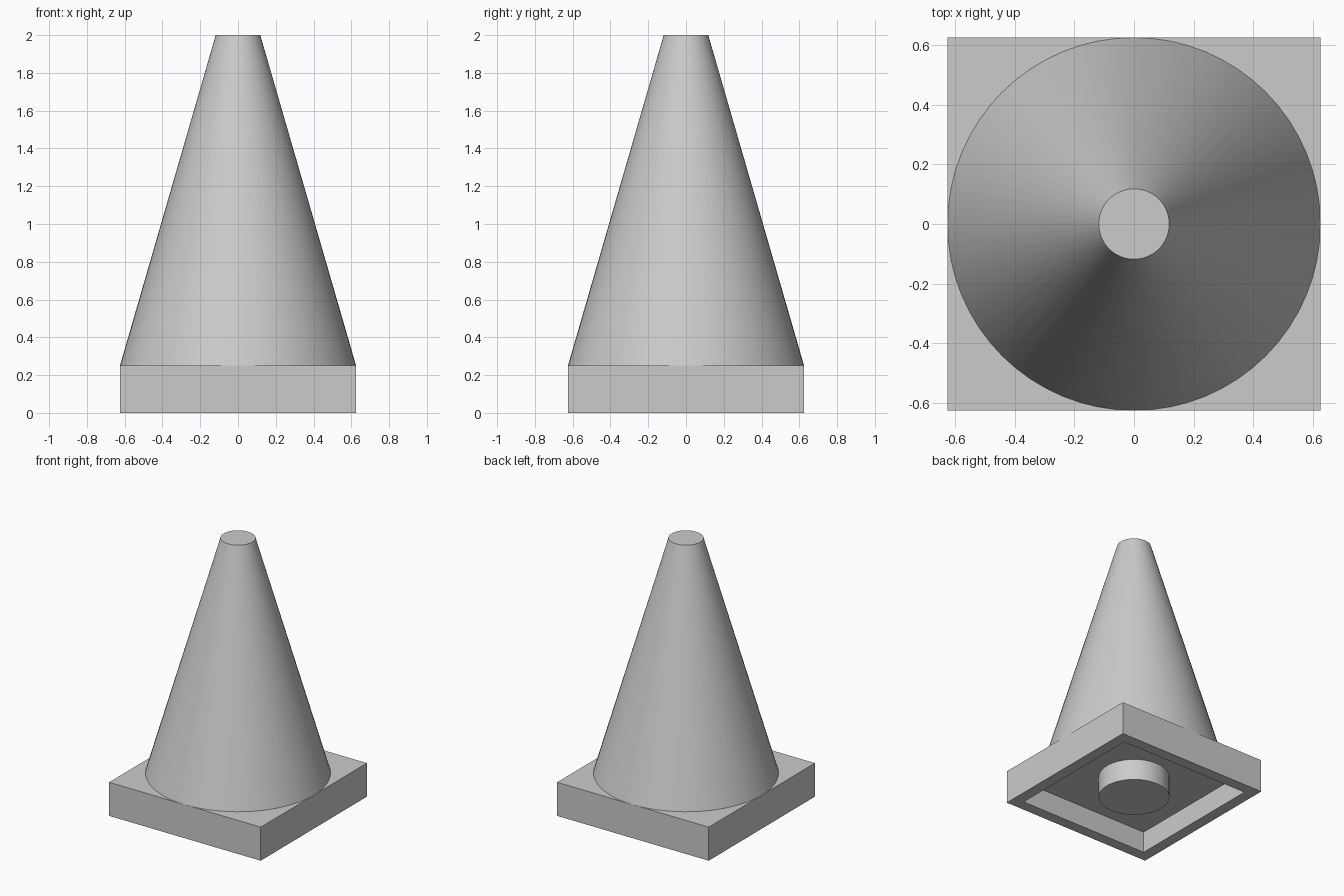
import bpy, bmesh, math

cube = bpy.data.objects.get("Cube")
if cube:
    bpy.data.objects.remove(cube, do_unlink=True)

HALF = 0.625       # half width of the base
BASE_TOP = 0.25
RIM = 0.118        # wall thickness under the base
RECESS = 0.16      # depth of the hollow
SIDES = 64

grey = bpy.data.materials.new("plain_grey")
grey.use_nodes = True
colour = (0.6, 0.6, 0.6, 1)
grey.diffuse_color = colour
grey.node_tree.nodes["Principled BSDF"].inputs["Base Color"].default_value = colour


def add_part(name, bm, smooth=False):
    bmesh.ops.recalc_face_normals(bm, faces=bm.faces[:])
    mesh = bpy.data.meshes.new(name)
    bm.to_mesh(mesh)
    bm.free()
    mesh.materials.append(grey)
    obj = bpy.data.objects.new(name, mesh)
    bpy.context.collection.objects.link(obj)
    if smooth:
        bpy.ops.object.select_all(action='DESELECT')
        obj.select_set(True)
        bpy.context.view_layer.objects.active = obj
        bpy.ops.object.shade_smooth_by_angle(angle=math.radians(30))
    return obj


def add_round(name, r_low, r_high, z_low, z_high, hidden_end):
    """Tapered round part without the end that touches the base."""
    bm = bmesh.new()
    bmesh.ops.create_cone(bm, cap_ends=True, segments=SIDES, radius1=r_low,
                          radius2=r_high, depth=z_high - z_low)
    bmesh.ops.translate(bm, verts=bm.verts, vec=(0, 0, (z_low + z_high) / 2))
    bm.normal_update()
    ends = [f for f in bm.faces if f.normal.z * hidden_end > 0.9]
    bmesh.ops.delete(bm, geom=ends, context='FACES_ONLY')
    return add_part(name, bm, smooth=True)


# Square base, hollowed from below
bm = bmesh.new()
bmesh.ops.create_cube(bm, size=1)
bmesh.ops.scale(bm, verts=bm.verts, vec=(2 * HALF, 2 * HALF, BASE_TOP))
bmesh.ops.translate(bm, verts=bm.verts, vec=(0, 0, BASE_TOP / 2))
bm.normal_update()
floor = [f for f in bm.faces if f.normal.z < -0.9]
bmesh.ops.inset_region(bm, faces=floor, thickness=RIM)
hollow = bmesh.ops.extrude_face_region(bm, geom=floor)
bmesh.ops.delete(bm, geom=floor, context='FACES_ONLY')
raised = [g for g in hollow["geom"] if isinstance(g, bmesh.types.BMVert)]
bmesh.ops.translate(bm, verts=raised, vec=(0, 0, RECESS))
add_part("square_base", bm)

# Tapered body and the peg in the hollow
add_round("cone_body", HALF, 0.118, BASE_TOP, 2.0, -1)
add_round("underside_peg", 0.245, 0.245, 0.0, RECESS, 1)
